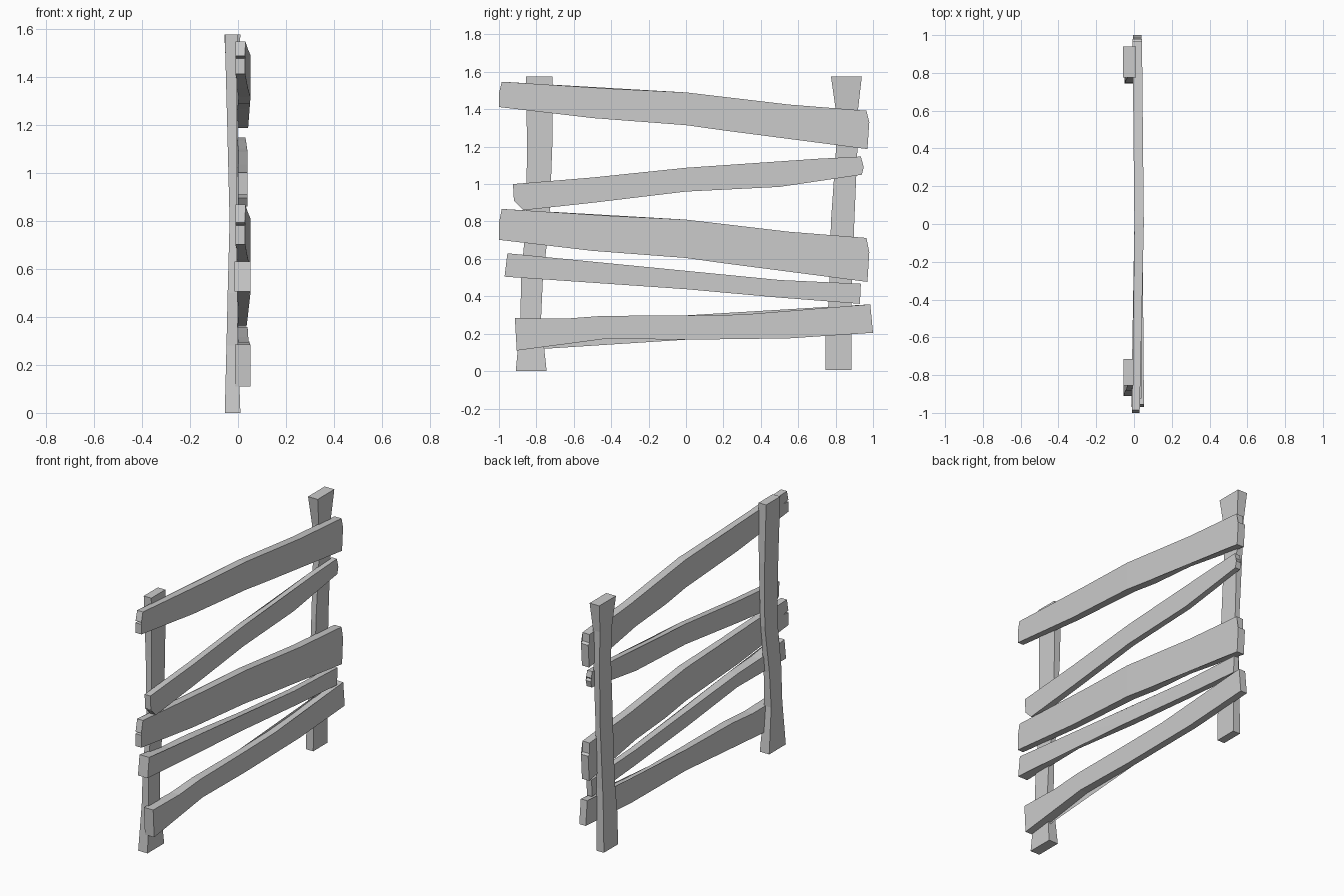
import bpy, bmesh

cube = bpy.data.objects.get("Cube")
if cube:
    bpy.data.objects.remove(cube, do_unlink=True)

wood = bpy.data.materials.new("weathered grey wood")
wood.use_nodes = True
GREY = (0.6, 0.6, 0.6, 1)
wood.diffuse_color = GREY
wood.node_tree.nodes["Principled BSDF"].inputs["Base Color"].default_value = GREY


def finish(name, bm):
    bmesh.ops.recalc_face_normals(bm, faces=bm.faces[:])
    mesh = bpy.data.meshes.new(name)
    bm.to_mesh(mesh)
    bm.free()
    mesh.materials.append(wood)
    obj = bpy.data.objects.new(name, mesh)
    bpy.context.collection.objects.link(obj)


def blend(y, ends):
    """Depth along a board from its front, middle and back values."""
    front, mid, back = ends
    return mid + (front - mid) * -y if y < 0 else mid + (back - mid) * y


def board(name, outline, inner, outer):
    """Solid board from a side outline (y, z) with varying depth."""
    bm = bmesh.new()
    a = [bm.verts.new((blend(y, inner), y, z)) for y, z in outline]
    b = [bm.verts.new((blend(y, outer), y, z)) for y, z in outline]
    caps = [bm.faces.new(a), bm.faces.new(b[::-1])]
    n = len(a)
    for i in range(n):
        j = (i + 1) % n
        bm.faces.new((a[j], a[i], b[i], b[j]))
    bmesh.ops.triangulate(bm, faces=caps)
    finish(name, bm)


def post(name, rings):
    """Hewn post lofted through rings of (z, y0, y1, x0, x1)."""
    bm = bmesh.new()
    loops = [[bm.verts.new(p) for p in
              ((x0, y0, z), (x1, y0, z), (x1, y1, z), (x0, y1, z))]
             for z, y0, y1, x0, x1 in rings]
    for low, high in zip(loops, loops[1:]):
        for i in range(4):
            j = (i + 1) % 4
            bm.faces.new((low[i], low[j], high[j], high[i]))
    bm.faces.new(loops[0][::-1])
    bm.faces.new(loops[-1])
    finish(name, bm)


# Upright posts
post("front_post", [
    (0, -.91, -.745, -.055, .01), (.28, -.885, -.775, -.048, 0),
    (.5, -.882, -.765, -.043, -.003), (.8, -.855, -.73, -.035, -.005),
    (1.2, -.85, -.715, -.045, -.004), (1.575, -.855, -.715, -.055, -.003)])
post("back_post", [
    (.005, .745, .885, -.05, 0), (.2, .747, .885, -.048, 0),
    (.4, .765, .885, -.042, 0), (.8, .775, .9, -.035, -.003),
    (1.2, .803, .917, -.042, 0), (1.4, .8, .92, -.048, 0),
    (1.575, .775, .94, -.057, .01)])

# Two wide rails of the same cut, the lower one a little taller
top = [(-.985, 1.547), (-.4, 1.51), (0, 1.49), (.55, 1.425), (.965, 1.392)]
back_end = [(.965, 1.34), (.98, 1.33)]
bottom = [(.97, 1.187), (.5, 1.265), (.2, 1.287), (0, 1.315),
          (-.5, 1.353), (-1, 1.412)]
split = [(-1, 1.475), (-.95, 1.48), (-1, 1.487)]
for name, up, low in (("top_rail", 0, 0), ("middle_rail", .68, .71)):
    drops = ((top, up), (back_end, (up + low) / 2),
             (bottom, low), (split, (up + low) / 2))
    shape = [(y, z - d) for part, d in drops for y, z in part]
    board(name, shape, (-.01, .002, -.008), (.03, .052, .042))

# Thin rail with a split front end
board("split_rail", [
    (-.925, 1), (-.5, 1.035), (0, 1.087), (.3, 1.1), (.7, 1.135), (.935, 1.147),
    (.945, 1.11), (.935, 1.1), (.95, 1.09), (.94, 1.05), (.5, .985), (0, .96),
    (-.5, .9), (-.87, .86), (-.9, .895), (-.65, .94), (-.92, .91)],
    (0, .002, -.005), (.04, .04, .03))

# Thin sloping rail
board("sloping_rail", [
    (-.955, .63), (-.72, .597), (-.5, .585), (0, .532), (.5, .487), (.935, .467),
    (.93, .36), (.5, .393), (0, .438), (-.5, .503), (-.97, .505)],
    (-.015, .002, 0), (.053, .045, .035))

# Bottom rail
board("bottom_rail", [
    (-.915, .285), (-.65, .28), (-.45, .295), (0, .298), (.3, .302), (.55, .316),
    (.985, .357), (1, .205), (.55, .175), (0, .168), (-.42, .174), (-.905, .11)],
    (-.013, .002, -.005), (.053, .045, .04))
